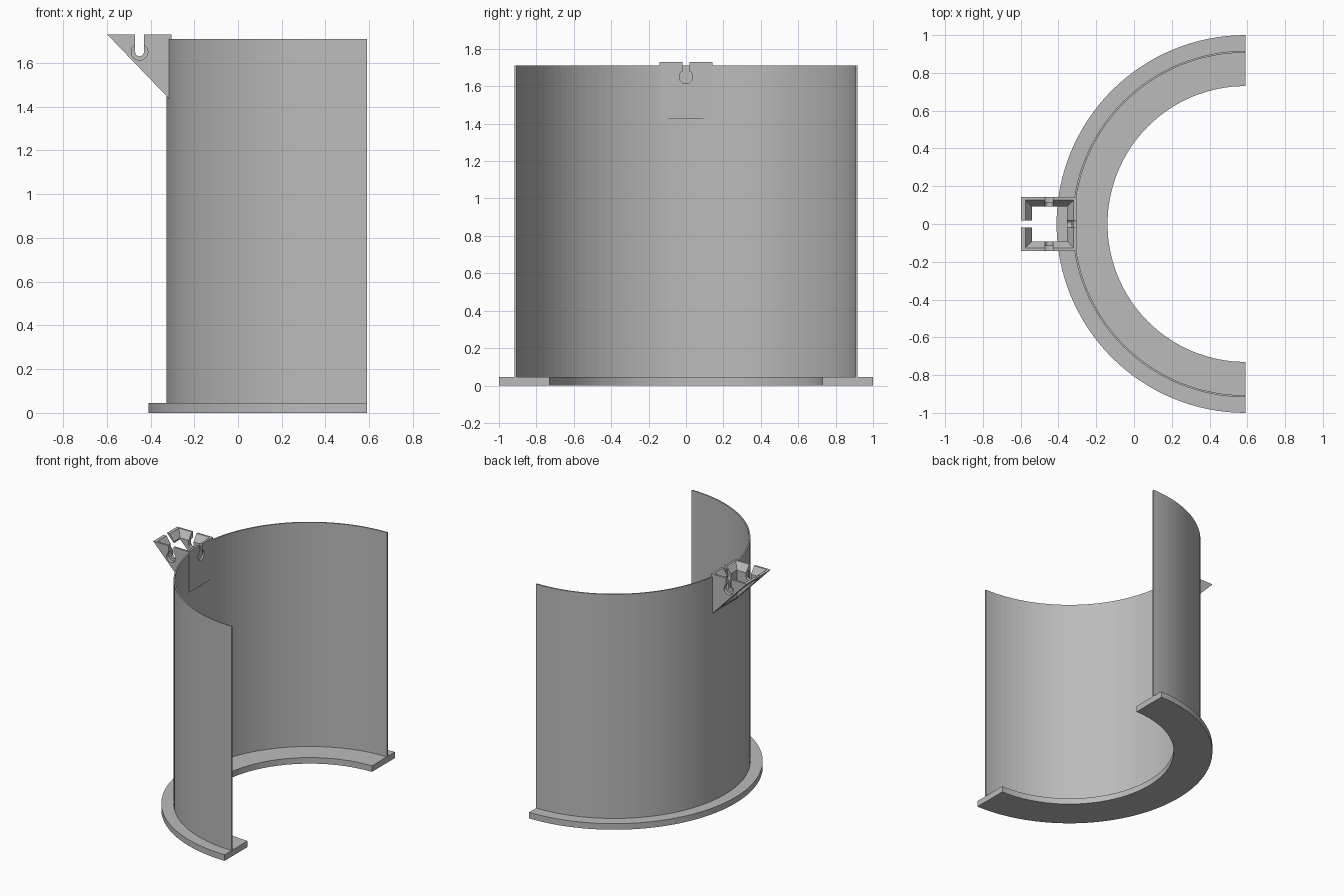
import bpy, bmesh, math
from mathutils import Vector

cube = bpy.data.objects.get("Cube")
if cube:
    bpy.data.objects.remove(cube, do_unlink=True)

grey = bpy.data.materials.new("plain grey")
grey.use_nodes = True
grey.diffuse_color = (0.5, 0.5, 0.5, 1)
grey.node_tree.nodes["Principled BSDF"].inputs["Base Color"].default_value = (0.5, 0.5, 0.5, 1)

CX = 0.59            # axis of the half round
TOP = 1.73           # top of the bracket
HOLE_Z = 1.65        # centre of the slot bottoms
SLOT_X = -0.45


def finish(name, bm):
    bmesh.ops.recalc_face_normals(bm, faces=bm.faces)
    mesh = bpy.data.meshes.new(name)
    bm.to_mesh(mesh)
    bm.free()
    mesh.materials.append(grey)
    obj = bpy.data.objects.new(name, mesh)
    bpy.context.collection.objects.link(obj)
    return obj


def prism(name, points, place, lo, hi):
    """Extrude a flat outline; place(u, v, depth) gives the 3D position."""
    bm = bmesh.new()
    face = bm.faces.new([bm.verts.new(place(u, v, lo)) for u, v in points])
    moved = bmesh.ops.extrude_face_region(bm, geom=[face])["geom"]
    shift = Vector(place(0, 0, hi)) - Vector(place(0, 0, lo))
    bmesh.ops.translate(bm, vec=shift, verts=[g for g in moved if isinstance(g, bmesh.types.BMVert)])
    return finish(name, bm)


def along_x(u, v, d):
    return (d, u, v)


def along_y(u, v, d):
    return (u, d, v)


def along_z(u, v, d):
    return (u, v, d)


def arc(cu, cv, r, start, end, n):
    steps = [math.radians(start + (end - start) * i / n) for i in range(n + 1)]
    return [(cu + r * math.cos(a), cv + r * math.sin(a)) for a in steps]


def half_ring(name, inner, outer, z0, z1, n=64):
    outline = arc(CX, 0, outer, 90, 270, n) + arc(CX, 0, inner, 270, 90, n)
    return prism(name, outline, along_z, z0, z1)


def cut(target, cutter):
    cutter.hide_render = True
    mod = target.modifiers.new("cut", "BOOLEAN")
    mod.operation = "DIFFERENCE"
    mod.solver = "EXACT"
    mod.object = cutter
    bpy.context.view_layer.objects.active = target
    bpy.ops.object.modifier_apply(modifier=mod.name)
    bpy.data.objects.remove(cutter, do_unlink=True)


def slot_outline(cu, half):
    return arc(cu, HOLE_Z, half, 180, 360, 12) + [(cu + half, 1.8), (cu - half, 1.8)]


# Base flange and thin half-round wall
half_ring("base_flange", 0.73, 1.0, 0, 0.045)
half_ring("curved_wall", 0.907, 0.917, 0.045, 1.71)

# Wedge-shaped bracket on the wall
bracket = prism("bracket", [(-0.598, TOP), (-0.304, TOP), (-0.304, 1.425)], along_y, -0.142, 0.142)

# Square well, flaring out towards the top
well = bmesh.new()
rings = []
for z, grow in ((1.3, 0), (1.68, 0), (TOP, 0.035), (1.8, 0.035)):
    x0, x1, y = -0.54 - grow, -0.355 + grow, 0.092 + grow
    rings.append([well.verts.new((px, py, z)) for px, py in ((x0, -y), (x1, -y), (x1, y), (x0, y))])
well.faces.new(rings[0])
well.faces.new(rings[-1])
for low, high in zip(rings, rings[1:]):
    for i in range(4):
        j = (i + 1) % 4
        well.faces.new((low[i], low[j], high[j], high[i]))
cut(bracket, finish("well_cutter", well))

# Round-bottomed slots through all four sides
cut(bracket, prism("side_slot_cutter", slot_outline(SLOT_X, 0.02), along_y, -0.2, 0.2))
cut(bracket, prism("cross_slot_cutter", slot_outline(0, 0.019), along_x, -0.7, -0.2))

# Round recesses around the slot bottoms
for lo, hi in ((-0.2, -0.117), (0.117, 0.2)):
    circle = arc(SLOT_X, HOLE_Z, 0.038, 0, 345, 23)
    cut(bracket, prism("recess_cutter", circle, along_y, lo, hi))
cut(bracket, prism("recess_cutter", arc(0, HOLE_Z, 0.036, 0, 345, 23), along_x, -0.33, -0.2))
